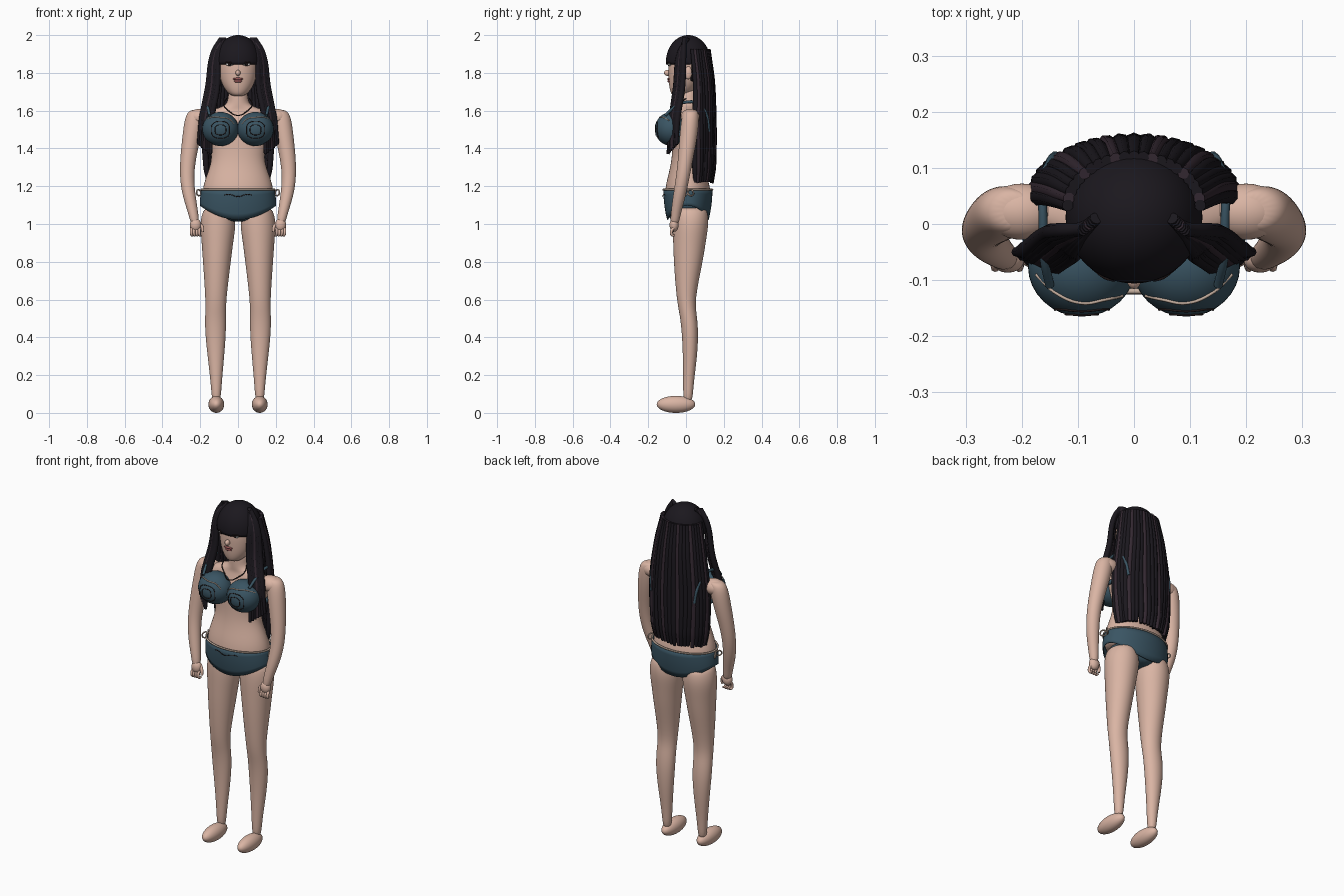
import bpy, bmesh, math, random
from mathutils import Vector

if "Cube" in bpy.data.objects:
    bpy.data.objects.remove(bpy.data.objects["Cube"])
random.seed(4)


def mat(name, c):
    m = bpy.data.materials.new(name)
    m.diffuse_color = (*c, 1)
    m.use_nodes = True
    m.node_tree.nodes["Principled BSDF"].inputs["Base Color"].default_value = m.diffuse_color
    return m


SKIN = mat("skin", (0.70, 0.46, 0.37))
HAIR = mat("hair", (0.011, 0.009, 0.013))
STREAK = mat("hair_streak", (0.035, 0.022, 0.032))
BLUE = mat("fabric", (0.042, 0.09, 0.125))
TRIM = mat("trim", (0.55, 0.42, 0.34))
DARK = mat("dark", (0.02, 0.012, 0.012))
LIP = mat("lip", (0.30, 0.09, 0.09))
WHITE = mat("eye_white", (0.8, 0.78, 0.76))


def finish(bm, name, m, subsurf=0):
    bmesh.ops.recalc_face_normals(bm, faces=bm.faces)
    for f in bm.faces:
        f.smooth = True
    me = bpy.data.meshes.new(name)
    bm.to_mesh(me)
    bm.free()
    me.materials.append(m)
    ob = bpy.data.objects.new(name, me)
    bpy.context.collection.objects.link(ob)
    if subsurf:
        md = ob.modifiers.new("smooth", 'SUBSURF')
        md.levels = md.render_levels = subsurf
    return ob


def loft(name, rings, m, side=1, n=20):
    """Stack of ellipses: (z, centre x, centre y, radius x, radius y)."""
    bm = bmesh.new()
    rows = [[bm.verts.new((side * cx + 1.01 * rx * math.cos(2 * math.pi * i / n),
                           cy + 1.01 * ry * math.sin(2 * math.pi * i / n), z)) for i in range(n)]
            for z, cx, cy, rx, ry in rings]
    for a, b in zip(rows, rows[1:]):
        for i in range(n):
            bm.faces.new((a[i], a[(i + 1) % n], b[(i + 1) % n], b[i]))
    bm.faces.new(rows[0])
    bm.faces.new(rows[-1])
    return finish(bm, name, m, 2)


def ball(name, c, r, m, keep=None, seg=32):
    bm = bmesh.new()
    bmesh.ops.create_uvsphere(bm, u_segments=seg, v_segments=seg * 3 // 4, radius=1)
    for v in bm.verts:
        v.co = Vector((c[0] + v.co.x * r[0], c[1] + v.co.y * r[1], c[2] + v.co.z * r[2]))
    if keep:
        bmesh.ops.delete(bm, geom=[f for f in bm.faces if not keep(f.calc_center_median())], context='FACES')
    return finish(bm, name, m)


def tube(name, pts, r, m, radii=None, res=2, closed=False):
    """Smooth round strand through the points, turned into a mesh."""
    cu = bpy.data.curves.new(name, 'CURVE')
    cu.dimensions = '3D'
    cu.bevel_depth, cu.bevel_resolution, cu.use_fill_caps = r, res, True
    cu.resolution_u = 8
    sp = cu.splines.new('BEZIER')
    sp.bezier_points.add(len(pts) - 1)
    sp.use_cyclic_u = closed
    for i, (bp, p) in enumerate(zip(sp.bezier_points, pts)):
        bp.co = p
        bp.handle_left_type = bp.handle_right_type = 'AUTO'
        bp.radius = radii[i] if radii else 1
    tmp = bpy.data.objects.new(name + "_path", cu)
    bpy.context.collection.objects.link(tmp)
    bpy.context.view_layer.update()
    me = bpy.data.meshes.new_from_object(tmp.evaluated_get(bpy.context.evaluated_depsgraph_get()))
    bpy.data.objects.remove(tmp)
    me.materials.clear()
    me.materials.append(m)
    for p in me.polygons:
        p.use_smooth = True
    ob = bpy.data.objects.new(name, me)
    bpy.context.collection.objects.link(ob)
    return ob


# torso and neck
loft("torso", [(1.72, 0, .01, .05, .05), (1.66, 0, .012, .052, .052), (1.625, 0, .015, .065, .055),
               (1.605, 0, .02, .14, .058), (1.58, 0, .02, .19, .065), (1.50, 0, .015, .19, .085),
               (1.42, 0, .01, .152, .082), (1.35, 0, .005, .136, .08), (1.28, 0, .005, .157, .093),
               (1.20, 0, .01, .188, .12), (1.12, 0, .01, .19, .124), (1.09, 0, .01, .17, .115)], SKIN)

# head and face
loft("head", [(1.676, 0, -.035, .025, .03), (1.69, 0, -.025, .052, .056), (1.73, 0, -.012, .082, .078),
              (1.78, 0, -.003, .098, .09), (1.84, 0, 0, .105, .095), (1.90, 0, .005, .10, .09),
              (1.96, 0, .005, .06, .06)], SKIN)
ball("nose", (0, -.098, 1.80), (.013, .018, .016), SKIN, seg=16)
ball("upper_lip", (0, -.089, 1.768), (.028, .01, .007), LIP, seg=16)
ball("lower_lip", (0, -.087, 1.756), (.022, .011, .008), LIP, seg=16)

# hair cap with an even fringe
cap = ball("hair_cap", (0, .012, 1.86), (.122, .118, .14), HAIR,
           lambda c: c.z > 1.845 or (c.y > .03 and c.z > 1.74), 40)
sol = cap.modifiers.new("thickness", 'SOLIDIFY')
sol.thickness = .008

# long back hair
N = 23
for i in range(N):
    t = math.radians(-88 + 176 * i / (N - 1))
    s, c = math.sin(t), math.cos(t)
    j = random.uniform(-.012, .012)
    tube("back_strand", [(.118 * s, .03 + .09 * c, 1.925), (.15 * s, .045 + .095 * c + j / 3, 1.75),
                         (.175 * s, .045 + .1 * c, 1.5), (.165 * s + j / 2, .045 + .098 * c, 1.3),
                         (.155 * s + j / 2, .045 + .093 * c, 1.215 + abs(j))], .015,
         STREAK if i % 4 == 1 else HAIR, [.7, 1, 1.2, 1.1, .6])

# hips garment: shell whose lower edge rises at the sides
bm = bmesh.new()
n, rows = 48, []
for k in range(6):
    row = []
    for i in range(n):
        a = 2 * math.pi * i / n
        low = 1.022 + .075 * math.cos(a) ** 2
        z = 1.182 + (low - 1.182) * k / 5
        d = (1.182 - z) / .16
        row.append(bm.verts.new(((.194 + .008 * math.sin(math.pi * d)) * math.cos(a),
                                 .01 + (.130 - .02 * d * d) * math.sin(a), z)))
    rows.append(row)
for a, b in zip(rows, rows[1:]):
    for i in range(n):
        bm.faces.new((a[i], a[(i + 1) % n], b[(i + 1) % n], b[i]))
brief = finish(bm, "brief", BLUE)
brief.modifiers.new("thickness", 'SOLIDIFY').thickness = .006
loft("brief_core", [(1.14, 0, .01, .18, .118), (1.07, 0, .01, .15, .112), (1.03, 0, .01, .09, .10),
                    (1.012, 0, .01, .04, .075)], BLUE)
tube("waistband", [(.194 * math.cos(k * math.pi / 8), .01 + .13 * math.sin(k * math.pi / 8), 1.182)
                   for k in range(16)], .005, TRIM, closed=True)
tube("brief_lace", [(.05 * k, -.124 + .085 * (.05 * k / .17) ** 2, 1.145 + .012 * (k % 2))
                    for k in range(-3, 4)], .002, DARK)

# necklace
tube("necklace", [(-.06, .0, 1.665), (-.075, -.04, 1.63), (-.045, -.062, 1.595), (0, -.085, 1.575),
                  (.045, -.062, 1.595), (.075, -.04, 1.63), (.06, .0, 1.665)], .003, DARK)

for s in (-1, 1):
    # eyes, brows, ears
    ball("eye", (s * .045, -.086, 1.846), (.02, .009, .009), WHITE, seg=16)
    ball("iris", (s * .045, -.092, 1.846), (.009, .006, .009), DARK, seg=12)
    tube("lash", [(s * .02, -.096, 1.846), (s * .045, -.097, 1.857), (s * .073, -.078, 1.85)], .004, DARK)
    ball("ear", (s * .104, .012, 1.80), (.012, .02, .034), SKIN, seg=16)

    # arms
    loft("arm", [(1.606, .205, .025, .03, .025), (1.595, .222, .025, .045, .04), (1.55, .232, .022, .052, .048),
                 (1.45, .248, .012, .048, .047), (1.35, .264, -.002, .042, .04), (1.25, .272, -.016, .037, .036),
                 (1.15, .26, -.035, .035, .034), (1.05, .235, -.055, .026, .026), (.99, .226, -.062, .022, .022)],
         SKIN, s)
    ball("shoulder", (s * .20, .022, 1.565), (.065, .05, .045), SKIN)
    # hands
    ball("palm", (s * .225, -.063, .995), (.03, .024, .036), SKIN, seg=20)
    for k in range(4):
        x = s * (.203 + .014 * k)
        tube("finger", [(x, -.062, .985), (x * 1.01, -.077, .96), (x, -.074, .942), (x * .98, -.06, .94)], .008, SKIN,
             [1, 1, .9, .7])
    tube("thumb", [(s * .21, -.055, 1.01), (s * .19, -.066, .985), (s * .186, -.07, .958)], .009, SKIN, [1.2, 1, .8])

    # legs and feet
    loft("leg", [(1.09, .11, .02, .06, .08), (1.06, .106, .024, .084, .092), (1.0, .106, .025, .096, .096),
                 (.9, .109, .018, .083, .086), (.8, .112, .012, .074, .077), (.6, .117, -.002, .054, .048),
                 (.52, .119, .012, .055, .045), (.43, .119, .022, .056, .044), (.3, .117, .022, .044, .038),
                 (.15, .115, .012, .028, .027), (.05, .115, .01, .023, .025)], SKIN, s)
    ball("foot", (s * .115, -.053, .045), (.042, .102, .045), SKIN)

    # top: cups, edge trim, straps
    C, R = Vector((s * .093, -.075, 1.503)), (.096, .09, .09)
    ball("cup", C, R, BLUE)

    def on_cup(u, v, k=1.0):
        return C + Vector((s * R[0] * u, -R[1] * math.sqrt(max(0, 1 - u * u - v * v)), R[2] * v)) * k
    tube("cup_trim", [on_cup(-.75, .3), on_cup(-.45, .6), on_cup(0, .68), on_cup(.45, .7), on_cup(.85, .5)],
         .003, TRIM)
    for q in (.3, .5):
        tube("cup_lace", [on_cup(q * math.cos(k * .785) * (1 + .2 * (k % 2)), -.05 + q * math.sin(k * .785))
                          for k in range(8)], .002, DARK, closed=True)
    tube("strap", [(s * .15, -.11, 1.575), (s * .16, -.06, 1.62), (s * .162, .0, 1.645), (s * .162, .07, 1.635),
                   (s * .15, .11, 1.57), (s * .14, .122, 1.49)], .008, BLUE)
    tube("back_band", [(s * .175, -.07, 1.47), (s * .188, .01, 1.475), (s * .14, .085, 1.48), (0, .106, 1.48)],
         .012, BLUE)
    # side bow loops
    for d in (-1, 1):
        tube("side_bow", [(s * .196, .01, 1.165), (s * .215, .01 + d * .02, 1.18), (s * .216, .01 + d * .028, 1.155)],
             .004, TRIM, closed=True)

    # front side locks falling over the chest
    for k in range(7):
        f = k / 6
        tube("front_lock", [(s * (.068 + .022 * f), .01 - .02 * f, 1.982), (s * (.098 + .032 * f), -.032 + .02 * f, 1.91),
                            (s * (.11 + .05 * f), -.055 + .035 * f, 1.72),
                            (s * (.14 + .05 * f), -.075 + .03 * f, 1.56),
                            (s * (.145 + .065 * f), -.095 + .045 * f, 1.37 + .05 * f)], .014,
             STREAK if k == 3 else HAIR, [.8, 1, 1.1, 1.2, .6])
